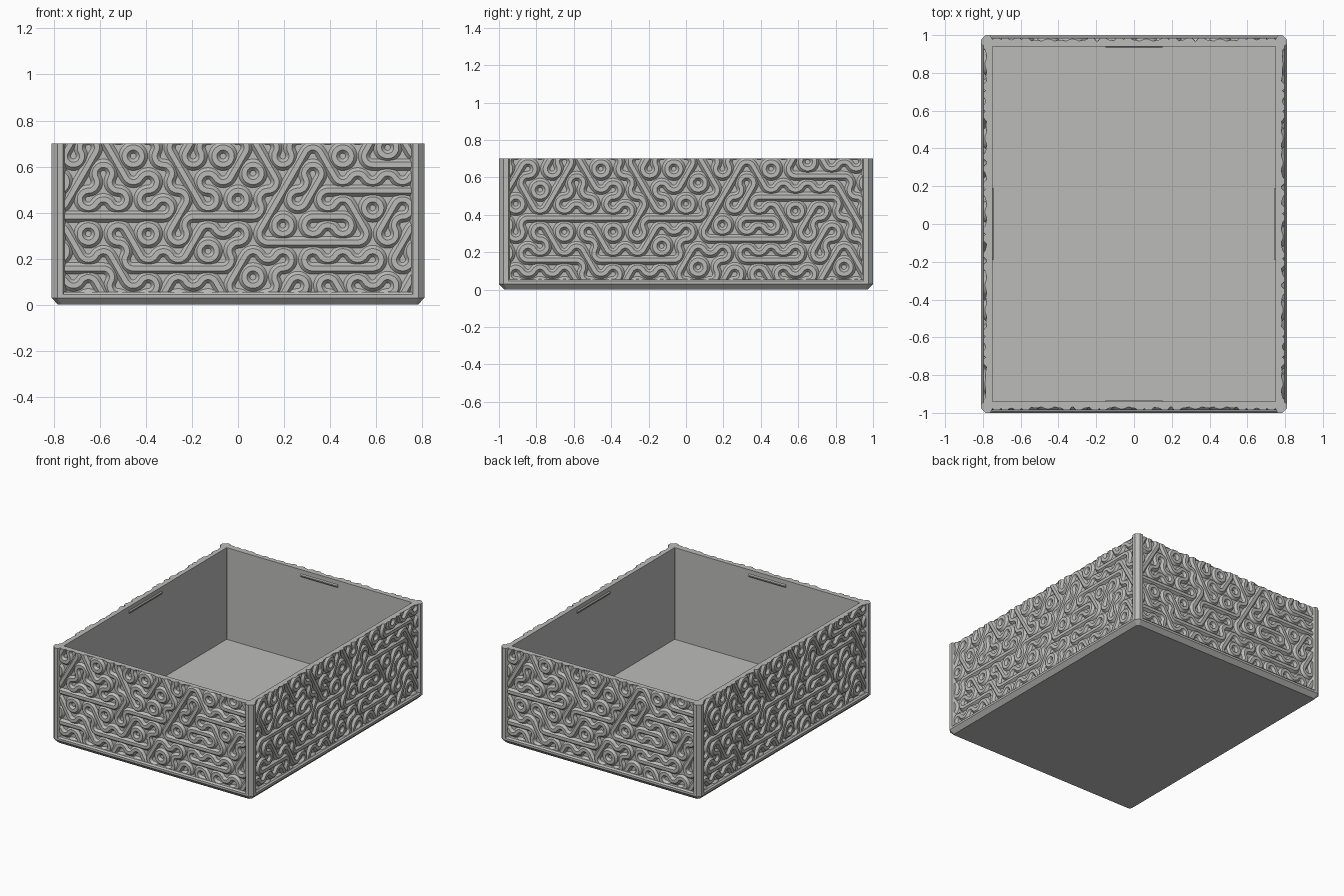
import bpy, bmesh, math
from mathutils import Vector, Matrix

cube = bpy.data.objects.get("Cube")
if cube:
    bpy.data.objects.remove(cube, do_unlink=True)

HX, HY, TOP = 0.81, 1.0, 0.70      # half width, half depth, height
WALL, RECESS = 0.06, 0.03          # inner wall face, sunken panel face
PITCH = 0.13                       # distance between pattern tiles

grey = bpy.data.materials.new("warm_grey")
grey.use_nodes = True
grey.diffuse_color = (0.5, 0.5, 0.49, 1)
grey.node_tree.nodes["Principled BSDF"].inputs["Base Color"].default_value = (0.5, 0.5, 0.49, 1)


def finish(name, bm, turn=0, smooth=False):
    """Turn a bmesh into a named object, rotated about the vertical axis."""
    bmesh.ops.remove_doubles(bm, verts=bm.verts, dist=0.0002)
    bmesh.ops.recalc_face_normals(bm, faces=bm.faces)
    bm.transform(Matrix.Rotation(turn, 4, 'Z'))
    mesh = bpy.data.meshes.new(name)
    bm.to_mesh(mesh)
    bm.free()
    mesh.materials.append(grey)
    obj = bpy.data.objects.new(name, mesh)
    bpy.context.collection.objects.link(obj)
    if smooth:
        bpy.ops.object.select_all(action='DESELECT')
        obj.select_set(True)
        bpy.context.view_layer.objects.active = obj
        bpy.ops.object.shade_smooth_by_angle(angle=math.radians(30))
    return obj


def skin(bm, rings, close):
    """Bridge consecutive rings of vertices with quads."""
    for a, b in zip(rings, rings[1:]):
        for i in range(len(a)):
            j = (i + 1) % len(a)
            bm.faces.new((a[i], a[j], b[j], b[i]))
    if close:
        bm.faces.new(rings[0])
        bm.faces.new(rings[-1])


# Tray: one chamfered outline carried up the outside and down the inside
def outline(bm, inset, z, chamfer):
    x, y, c = HX - inset, HY - inset, chamfer
    pts = [(x - c, -y), (x, -y + c), (x, y - c), (x - c, y),
           (-x + c, y), (-x, y - c), (-x, -y + c), (-x + c, -y)]
    return [bm.verts.new((*p, z)) for p in pts]


bm = bmesh.new()
steps = [(0.028, 0, 0.015), (0, 0.03, 0.025), (0, 0.045, 0.025), (0.01, 0.055, 0.02),
         (RECESS, 0.055, 0.003), (RECESS, TOP, 0.003), (WALL, TOP, 0.001), (WALL, 0.03, 0.001)]
skin(bm, [outline(bm, *s) for s in steps], True)
finish("tray", bm)

# Corner posts
section = [(0.025, 0), (0.05, 0), (0.064, RECESS), (0.057, 0.057),
           (RECESS, 0.064), (0, 0.05), (0, 0.025)]
for sx, side in ((-1, "right"), (1, "left")):
    for sy, end in ((-1, "front"), (1, "back")):
        bm = bmesh.new()
        skin(bm, [[bm.verts.new((sx * (HX - a), sy * (HY - b), z)) for a, b in section]
                  for z in (0.035, TOP)], True)
        finish(f"{end}_{side}_post", bm)

# Winding relief on hexagonal tiles.  H, R, L: one straight line (level, rising,
# falling) and two corner arcs.  A, V: three corner arcs.
ROWS = ["LAALARALARVLARALV",
        "RVHHLHHHRAVHHVRLA",
        "LVLVLVRAVHHHVRVLA",
        "VAHHHHRHHRAHLRVLA",
        "RLRVAVLAARRHHHLAV",
        "ARVRLVLVRLRLVHHAV",
        "AVRLVARVLAVVRLHAV"]
ROW_Z, ROW_STEP = 0.045, PITCH * math.sqrt(3) / 2
SIDE = PITCH / math.sqrt(3)
TILES = {"H": (0, (90, 270)), "R": (60, (150, 330)), "L": (120, (30, 210)),
         "A": (None, (90, 210, 330)), "V": (None, (30, 150, 270))}
RIDGE = [(-0.025, -0.004), (-0.025, 0), (-0.011, 0.016), (0.011, 0.016), (0.025, 0), (0.025, -0.004)]


def polar(angle):
    return Vector((math.cos(angle), math.sin(angle)))


def sweep(bm, path, depth):
    """Carry the ridge section along (point, normal) pairs in the panel plane."""
    rings = []
    for p, n in path:
        rings.append([bm.verts.new((p.x + n.x * w, -depth - h, p.y + n.y * w)) for w, h in RIDGE])
    skin(bm, rings, False)


def tile(bm, centre, kind, depth):
    line, corners = TILES[kind]
    if line is not None:
        d = polar(math.radians(line))
        n = Vector((-d.y, d.x))
        sweep(bm, [(centre - d * PITCH / 2, n), (centre + d * PITCH / 2, n)], depth)
    for c in corners:
        hub = centre + polar(math.radians(c)) * SIDE
        spokes = [polar(math.radians(c + 120 + 12 * i)) for i in range(11)]
        sweep(bm, [(hub + s * SIDE / 2, s) for s in spokes], depth)


def relief(name, turn, half, depth):
    bm = bmesh.new()
    for r, row in enumerate(ROWS):
        for k, kind in enumerate(row):
            u = PITCH * (k - 8 + (0.5 if r % 2 == 0 else 0))
            if abs(u) < half + PITCH:
                tile(bm, Vector((u, ROW_Z + r * ROW_STEP)), kind, depth)
    bmesh.ops.remove_doubles(bm, verts=bm.verts, dist=0.0002)
    # Trim to the panel and cap the cut ends
    for co, no in (((half, 0, 0), (1, 0, 0)), ((-half, 0, 0), (-1, 0, 0)),
                   ((0, 0, TOP), (0, 0, 1)), ((0, 0, 0.05), (0, 0, -1))):
        cut = bmesh.ops.bisect_plane(bm, geom=bm.verts[:] + bm.edges[:] + bm.faces[:],
                                     plane_co=co, plane_no=no, clear_outer=True)
        edges = [e for e in cut["geom_cut"] if isinstance(e, bmesh.types.BMEdge)]
        bmesh.ops.holes_fill(bm, edges=edges, sides=0)
    finish(name, bm, turn, True)


# Inner catch ridge under the rim of each wall
def catch(name, turn, half, depth):
    bm = bmesh.new()
    wedge = [(0.002, 0.645), (-0.006, 0.655), (-0.006, 0.662), (0.002, 0.672)]
    skin(bm, [[bm.verts.new((x, -depth - h, z)) for h, z in wedge] for x in (-half, half)], True)
    finish(name, bm, turn)


for i, side in enumerate(("front", "left", "back", "right")):
    across, out = (HX, HY) if i % 2 == 0 else (HY, HX)
    turn = i * math.pi / 2
    relief(f"{side}_relief", turn, across - 0.055, out - RECESS)
    catch(f"{side}_catch", turn, 0.15 if i % 2 == 0 else 0.19, out - WALL)
